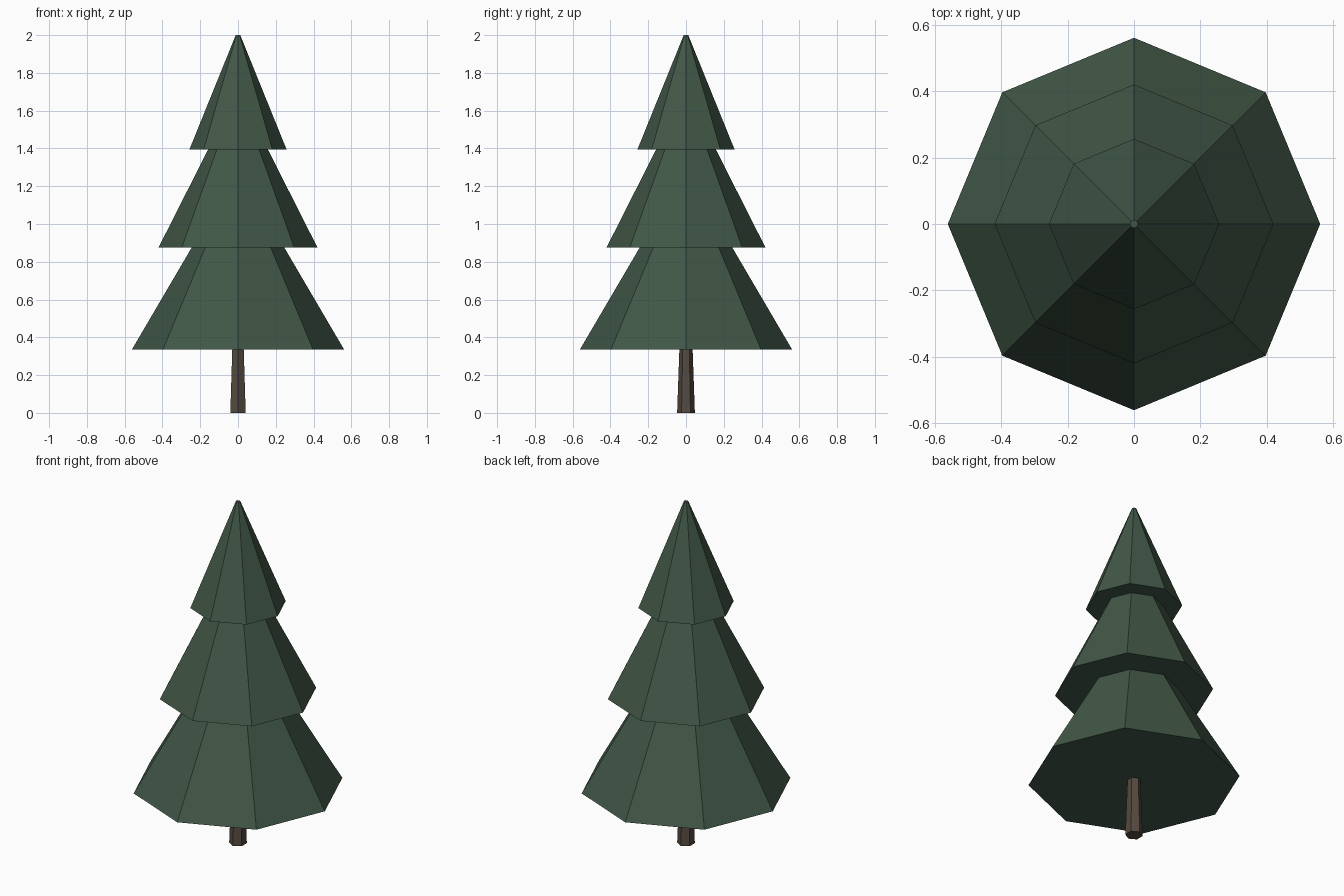
import bpy

cube = bpy.data.objects.get("Cube")
if cube:
    bpy.data.objects.remove(cube, do_unlink=True)


def make_material(name, colour):
    mat = bpy.data.materials.new(name)
    mat.use_nodes = True
    mat.diffuse_color = (*colour, 1)
    mat.node_tree.nodes["Principled BSDF"].inputs["Base Color"].default_value = (*colour, 1)
    return mat


def tapered_part(name, sides, bottom, top, mat):
    """Flat-shaded frustum between two (height, radius) rings."""
    (z0, r0), (z1, r1) = bottom, top
    bpy.ops.mesh.primitive_cone_add(
        vertices=sides, radius1=r0, radius2=r1, depth=z1 - z0,
        end_fill_type='NGON', location=(0, 0, (z0 + z1) / 2))
    part = bpy.context.object
    part.name = part.data.name = name
    part.data.materials.append(mat)
    return part


needle_green = make_material("needle green", (0.053, 0.096, 0.063))
bark_brown = make_material("bark brown", (0.09, 0.068, 0.05))

# Six-sided trunk, running a little way into the lowest branches
tapered_part("trunk", 6, (0, 0.047), (0.45, 0.031), bark_brown)

# Eight-sided branch tiers, each top tucked inside the tier above
tapered_part("lower_branches", 8, (0.335, 0.562), (0.93, 0.213), needle_green)
tapered_part("middle_branches", 8, (0.875, 0.421), (1.45, 0.13), needle_green)
tapered_part("top_branches", 8, (1.395, 0.257), (2.0, 0.012), needle_green)
